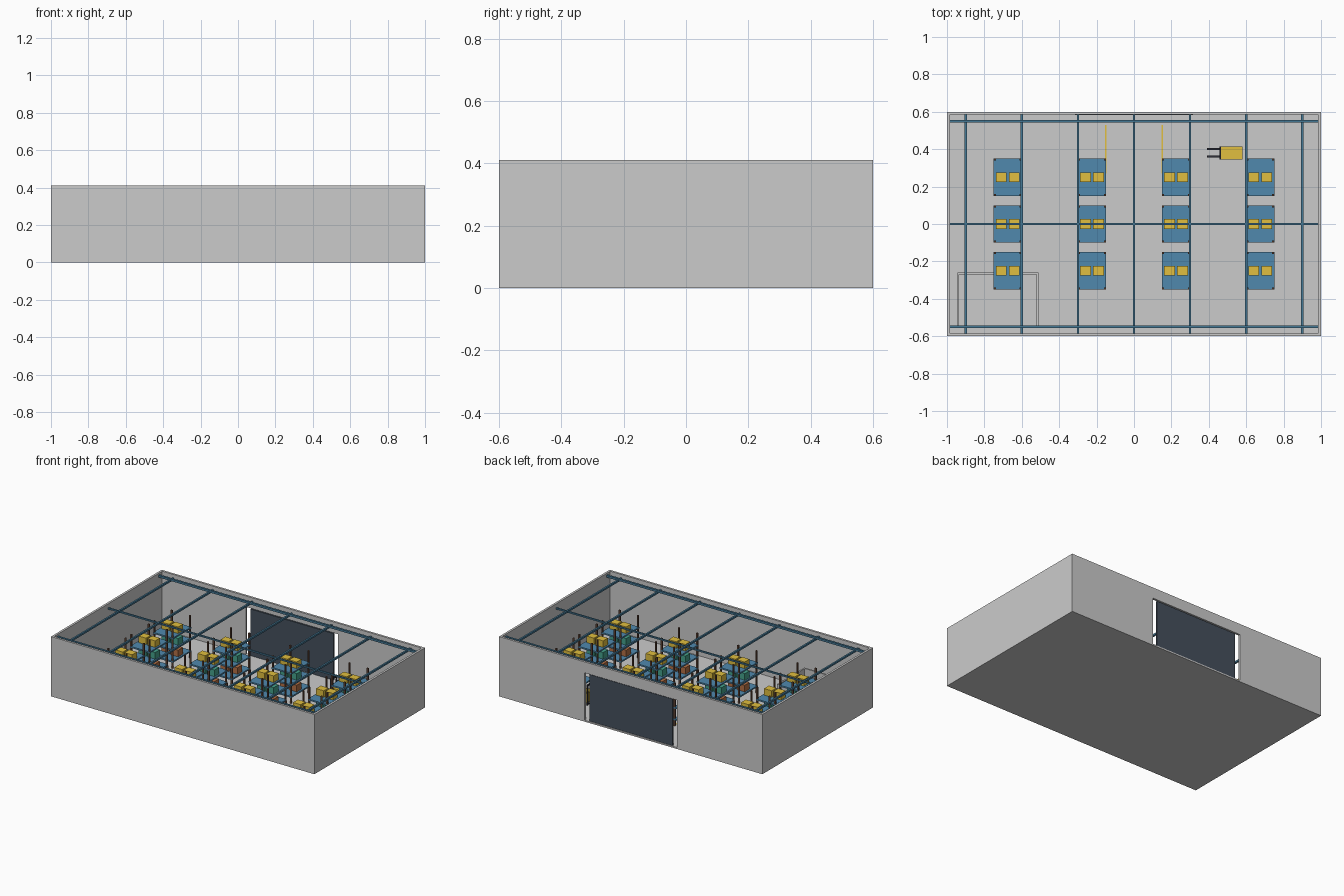
import bpy, bmesh
from mathutils import Matrix, Vector

if "Cube" in bpy.data.objects:
    bpy.data.objects.remove(bpy.data.objects["Cube"])


def mat(name, rgb):
    m = bpy.data.materials.new(name)
    m.diffuse_color = (*rgb, 1)
    m.use_nodes = True
    m.node_tree.nodes["Principled BSDF"].inputs["Base Color"].default_value = m.diffuse_color
    return m


BLUE = mat("shelf_blue", (0.08, 0.25, 0.42))
STEEL = mat("beam_blue", (0.06, 0.19, 0.30))
YELLOW = mat("carton_yellow", (0.75, 0.52, 0.05))
GREEN = mat("carton_green", (0.06, 0.36, 0.26))
RUST = mat("carton_rust", (0.45, 0.16, 0.06))
BROWN = mat("post_brown", (0.16, 0.08, 0.05))
DARK = mat("door_dark", (0.06, 0.08, 0.11))
BLACK = mat("rubber", (0.03, 0.03, 0.04))


def boxes(name, spans, material=None):
    """One object from boxes given as (x0, x1, y0, y1, z0, z1)."""
    bm = bmesh.new()
    for x0, x1, y0, y1, z0, z1 in spans:
        m = Matrix.Translation(((x0 + x1) / 2, (y0 + y1) / 2, (z0 + z1) / 2))
        m = m @ Matrix.Diagonal((x1 - x0, y1 - y0, z1 - z0, 1))
        bmesh.ops.create_cube(bm, size=1, matrix=m)
    me = bpy.data.meshes.new(name)
    bm.to_mesh(me)
    bm.free()
    ob = bpy.data.objects.new(name, me)
    bpy.context.collection.objects.link(ob)
    if material:
        me.materials.append(material)
    return ob


# building shell, open at the top
T, H, F = 0.015, 0.41, 0.01
boxes("floor", [(-1, 1, -0.6, 0.6, 0, F)])
boxes("front_wall", [(-1, 1, -0.6, -0.6 + T, F, H)])
for s, n in ((-1, "left_wall"), (1, "right_wall")):
    xs = sorted((s, s * (1 - T)))
    boxes(n, [(*xs, -0.6 + T, 0.6 - T, F, H)])
boxes("back_wall", [(-1, -0.35, 0.6 - T, 0.6, F, H), (0.35, 1, 0.6 - T, 0.6, F, H),
                    (-0.35, 0.35, 0.6 - T, 0.6, 0.335, H)])
boxes("loading_door", [(-0.315, 0.315, 0.584, 0.594, F, 0.33)], DARK)

# roof beams
boxes("cross_beams", [(x / 10 - 0.006, x / 10 + 0.006, -0.585, 0.585, 0.376, 0.388)
                      for x in range(-9, 10, 3)], STEEL)
boxes("side_beams", [(-0.985, 0.985, y - 0.007, y + 0.007, 0.384, 0.398)
                     for y in (-0.55, 0.55)], STEEL)
boxes("ridge_beam", [(-0.985, 0.985, -0.005, 0.005, 0.374, 0.384)], STEEL)

# storage racks: posts, shelves and cartons
posts, shelves = [], []
cartons = {0: [], 1: [], 2: []}
levels = (0.06, 0.14, 0.22)
for cx in (-0.675, -0.225, 0.225, 0.675):
    for cy in (-0.25, 0, 0.25):
        for sx in (-1, 1):
            for sy in (-1, 1):
                x, y = cx + sx * 0.069, cy + sy * 0.094
                posts.append((x - 0.005, x + 0.005, y - 0.005, y + 0.005, F, 0.30))
        for i, z in enumerate(levels):
            shelves.append((cx - 0.075, cx + 0.075, cy - 0.1, cy + 0.1, z - 0.01, z))
            for sx in (-1, 1):
                x = cx + sx * 0.035
                cartons[i].append((x - 0.029, x + 0.029, cy - 0.026, cy + 0.026, z, z + 0.045))
boxes("rack_posts", posts, BROWN)
boxes("rack_shelves", shelves, BLUE)
for i, m in enumerate((RUST, GREEN, YELLOW)):
    boxes(f"cartons_level_{i + 1}", cartons[i], m)

# low office partition in the front left corner
boxes("office_walls", [(-0.945, -0.935, -0.555, -0.26, F, 0.16),
                       (-0.52, -0.51, -0.555, -0.26, F, 0.16),
                       (-0.935, -0.52, -0.27, -0.26, F, 0.16),
                       (-0.935, -0.52, -0.555, -0.545, F, 0.16)])

# floor markings in front of the door
boxes("floor_lines", [(x - 0.004, x + 0.004, 0.27, 0.53, F, F + 0.002)
                      for x in (-0.15, 0.15)], YELLOW)

# forklift
boxes("forklift_body", [(0.465, 0.58, 0.345, 0.415, 0.025, 0.09)], YELLOW)
boxes("forklift_mast", [(0.458, 0.466, y - 0.005, y + 0.005, F, 0.15) for y in (0.35, 0.41)]
      + [(0.458, 0.466, 0.355, 0.405, 0.14, 0.15)], BLACK)
boxes("forklift_forks", [(0.39, 0.462, y - 0.005, y + 0.005, 0.018, 0.024)
                         for y in (0.36, 0.40)], BLACK)
bm = bmesh.new()
for x in (0.49, 0.555):
    for y in (0.352, 0.408):
        m = Matrix.Translation((x, y, F + 0.016)) @ Matrix.Rotation(1.5708, 4, 'X')
        bmesh.ops.create_cone(bm, cap_ends=True, segments=16, radius1=0.016,
                              radius2=0.016, depth=0.012, matrix=m)
me = bpy.data.meshes.new("forklift_wheels")
bm.to_mesh(me)
bm.free()
me.materials.append(BLACK)
bpy.context.collection.objects.link(bpy.data.objects.new("forklift_wheels", me))
